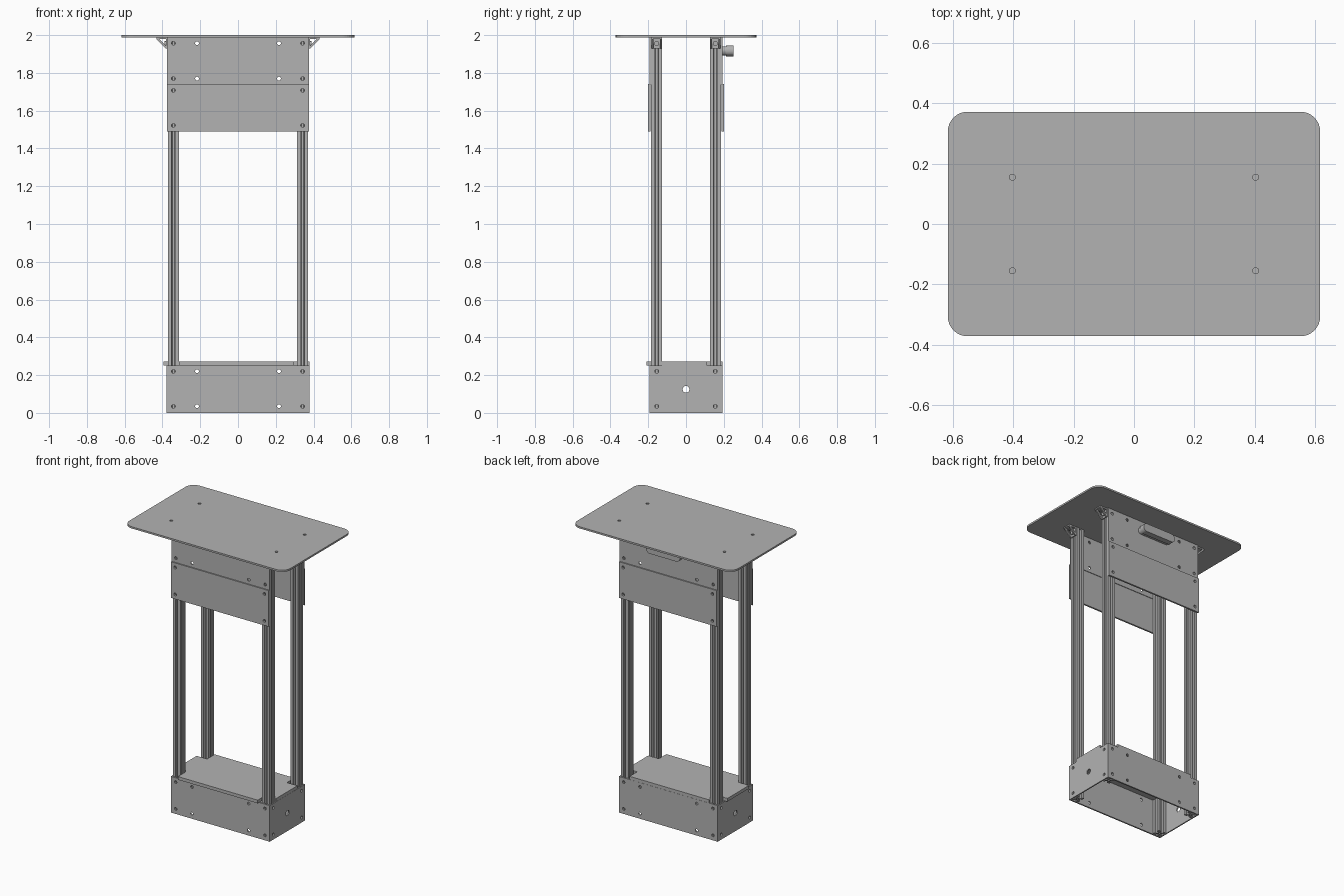
import bpy, bmesh
from math import sin, cos, pi

cube = bpy.data.objects.get("Cube")
if cube:
    bpy.data.objects.remove(cube, do_unlink=True)

GREY = (0.45, 0.45, 0.45, 1)
mat = bpy.data.materials.new("plain grey")
mat.use_nodes = True
mat.diffuse_color = GREY
mat.node_tree.nodes["Principled BSDF"].inputs["Base Color"].default_value = GREY

# Plane mappings: outline u, v and extrusion w to model space
FLAT = lambda u, v, w: (u, v, w)
FACING_Y = lambda u, v, w: (u, w, v)
FACING_X = lambda u, v, w: (w, u, v)


def circle(x, y, r=0.01, n=20):
    return [(x + r * cos(2 * pi * i / n), y + r * sin(2 * pi * i / n)) for i in range(n)]


def rounded(hx, hy, r, cy=0, n=8):
    pts = []
    for k, (sx, sy) in enumerate([(1, 1), (-1, 1), (-1, -1), (1, -1)]):
        for i in range(n + 1):
            a = (k + i / n) * pi / 2
            pts.append((sx * (hx - r) + r * cos(a), cy + sy * (hy - r) + r * sin(a)))
    return pts


def rect(x0, x1, y0, y1):
    return [(x0, y0), (x1, y0), (x1, y1), (x0, y1)]


def extrude(name, loops, w0, w1, place=FLAT):
    """Extrude an outline, with further loops as holes, from w0 to w1."""
    curve = bpy.data.curves.new(name, "CURVE")
    curve.dimensions = "2D"
    curve.fill_mode = "BOTH"
    curve.extrude = abs(w1 - w0) / 2
    for pts in loops:
        s = curve.splines.new("POLY")
        s.points.add(len(pts) - 1)
        for p, (u, v) in zip(s.points, pts):
            p.co = (u, v, 0, 1)
        s.use_cyclic_u = True
    tmp = bpy.data.objects.new(name + "_outline", curve)
    bpy.context.collection.objects.link(tmp)
    dg = bpy.context.evaluated_depsgraph_get()
    mesh = bpy.data.meshes.new_from_object(tmp.evaluated_get(dg))
    bpy.data.objects.remove(tmp, do_unlink=True)
    bpy.data.curves.remove(curve)
    mid = (w0 + w1) / 2
    bm = bmesh.new()
    bm.from_mesh(mesh)
    for v in bm.verts:
        v.co = place(v.co.x, v.co.y, v.co.z + mid)
    bmesh.ops.remove_doubles(bm, verts=bm.verts, dist=1e-5)
    bmesh.ops.recalc_face_normals(bm, faces=bm.faces)
    bm.to_mesh(mesh)
    bm.free()
    for p in mesh.polygons:
        p.use_smooth = False
    mesh.materials.clear()
    mesh.materials.append(mat)
    mesh.name = name
    obj = bpy.data.objects.new(name, mesh)
    bpy.context.collection.objects.link(obj)
    return obj


def holes(xs, zs, r=0.01):
    return [circle(s * x, z, r) for x in xs for s in (-1, 1) for z in zs]


TOP = 1.988          # underside of the table top
LEG_X, LEG_Y, H = 0.342, 0.155, 0.029
corners = [(sx, sy) for sx in (-1, 1) for sy in (-1, 1)]

# Table top with bracket bolt holes
extrude("table_top", [rounded(0.617, 0.372, 0.065)]
        + [circle(sx * 0.403, sy * LEG_Y) for sx, sy in corners], TOP, 2.0)

# Slotted leg section: one side, turned four times
side = [(H, -H), (H, -0.009), (H - 0.006, -0.009), (H - 0.006, -0.016), (0.013, -0.006),
        (0.013, 0.006), (H - 0.006, 0.016), (H - 0.006, 0.009), (H, 0.009)]
section = []
for k in range(4):
    c, s = [(1, 0), (0, 1), (-1, 0), (0, -1)][k]
    section += [(c * x - s * y, s * x + c * y) for x, y in side]

for sx, sy in corners:
    tag = ("front" if sy < 0 else "back") + ("_left" if sx > 0 else "_right")
    cx, cy = sx * LEG_X, sy * LEG_Y
    extrude(tag + "_leg", [[(x + cx, y + cy) for x, y in section], circle(cx, cy, 0.006, 12)],
            0.004, TOP)

    # Corner bracket: plates, two open gussets and a bolt
    bx = lambda pts: [(sx * (0.372 + u), TOP + v) for u, v in pts]
    y0, y1 = cy - 0.027, cy + 0.027
    extrude(tag + "_bracket_angle", [bx([(0, 0), (0.06, 0), (0.06, -0.007), (0.007, -0.007),
                                         (0.007, -0.06), (0, -0.06)])], y0, y1, FACING_Y)
    for i, y in enumerate((y0, y1 - 0.009)):
        extrude(f"{tag}_bracket_gusset_{i + 1}",
                [bx([(0, 0), (0.06, 0), (0.06, -0.01), (0.01, -0.06), (0, -0.06)]),
                 bx([(0.009, -0.009), (0.045, -0.009), (0.009, -0.045)])],
                y, y + 0.009, FACING_Y)
    extrude(tag + "_bracket_bolt", [circle(cy, TOP - 0.033, 0.013)],
            sx * 0.372, sx * 0.39, FACING_X)

# Front and back panels: base, upper and the outer lower cover
for name, s in (("front", -1), ("back", 1)):
    extrude(name + "_base_panel", [rect(-0.379, 0.379, 0, 0.25)]
            + holes((0.342, 0.217), (0.035, 0.22)), s * 0.184, s * 0.194, FACING_Y)
    extrude(name + "_upper_panel", [rect(-0.375, 0.375, 1.738, TOP)]
            + holes((0.342, 0.217), (1.77, 1.957)), s * 0.184, s * 0.192, FACING_Y)
    extrude(name + "_lower_panel", [rect(-0.375, 0.375, 1.49, 1.74)]
            + holes((0.342,), (1.522, 1.708)), s * 0.188, s * 0.2, FACING_Y)

# Base side panels with a cable hole
for name, s in (("left", 1), ("right", -1)):
    extrude(name + "_base_panel", [rect(-0.184, 0.184, 0, 0.25), circle(0, 0.125, 0.018, 28)]
            + holes((LEG_Y,), (0.035, 0.22)), s * 0.371, s * 0.379, FACING_X)

# Shelf, notched around the legs
quarter = [(0.386, 0.118), (0.305, 0.118), (0.305, 0.201)]
outline = []
for sx, sy in ((1, 1), (-1, 1), (-1, -1), (1, -1)):
    pts = quarter if sx * sy > 0 else quarter[::-1]
    outline += [(sx * x - 0.008, sy * y - 0.008) for x, y in pts]
extrude("shelf", [outline], 0.25, 0.272)

# Pull handle on the back
extrude("handle_neck", [rounded(0.125, 0.024, 0.0235, 1.917)], 0.19, 0.213, FACING_Y)
extrude("handle_grip", [rounded(0.13, 0.029, 0.0285, 1.917)], 0.212, 0.252, FACING_Y)
